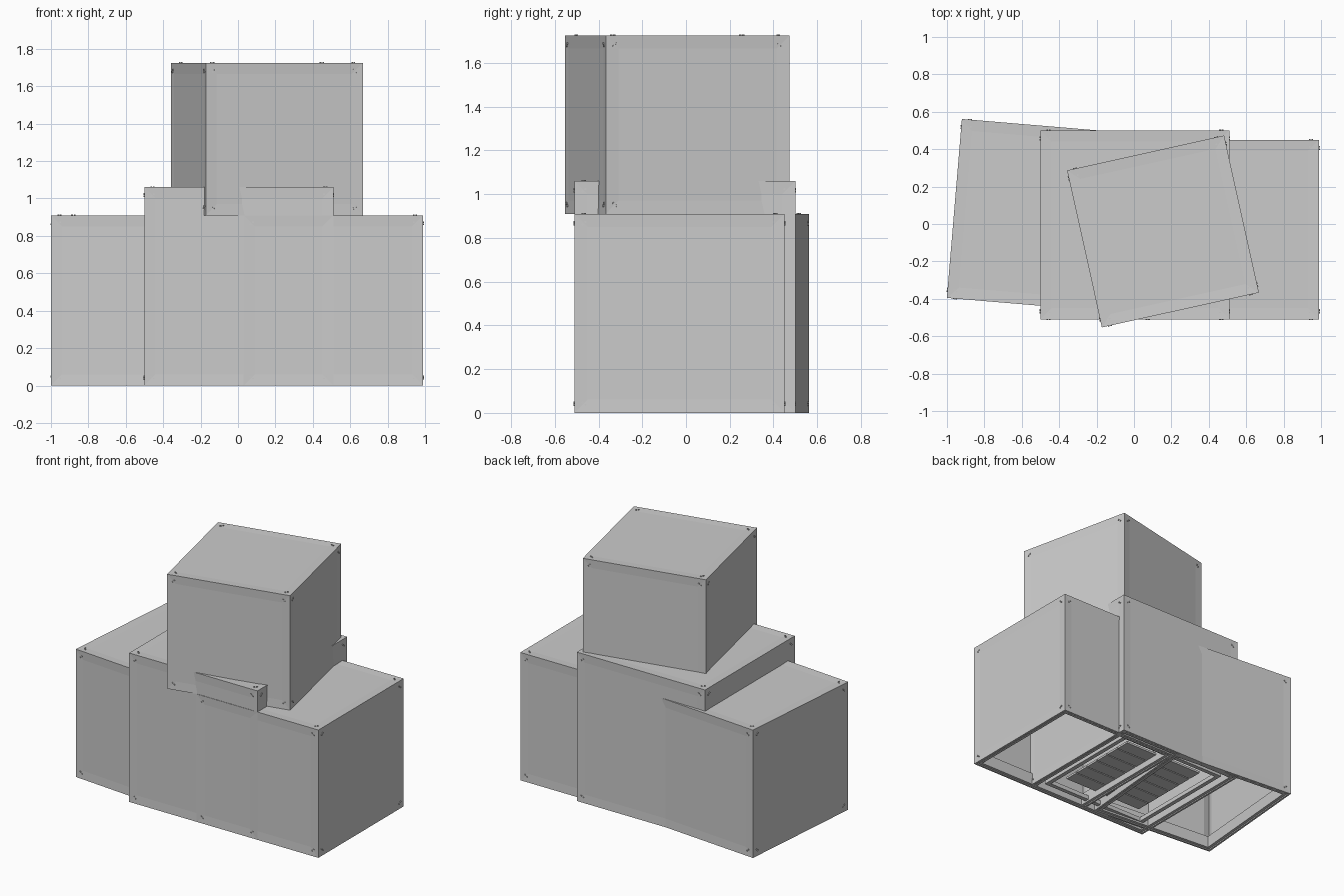
import bpy, bmesh, math
from mathutils import Matrix, Vector

if "Cube" in bpy.data.objects:
    bpy.data.objects.remove(bpy.data.objects["Cube"])


def finish(bm, name, loc, rot):
    me = bpy.data.meshes.new(name)
    bm.to_mesh(me)
    bm.free()
    ob = bpy.data.objects.new(name, me)
    ob.location = loc
    ob.rotation_euler.z = math.radians(rot)
    bpy.context.collection.objects.link(ob)
    return ob


def add_box(bm, center, size):
    bmesh.ops.create_cube(bm, size=1, matrix=Matrix.Translation(center) @ Matrix.Diagonal((*size, 1)))


def crate(name, x, y, z, w, h, rot=0):
    # hollow shell, open underneath, with a plank border around each face
    bm = bmesh.new()
    add_box(bm, (0, 0, h / 2), (w, w, h))
    bottom = [f for f in bm.faces if f.normal.z < -0.5]
    bmesh.ops.delete(bm, geom=bottom, context='FACES_ONLY')
    for f in list(bm.faces):
        bmesh.ops.inset_individual(bm, faces=[f], thickness=0.085, depth=-0.003)
    ob = finish(bm, name + "_shell", (x, y, z), rot)
    mod = ob.modifiers.new("walls", 'SOLIDIFY')
    mod.thickness = 0.02
    mod.offset = -1

    # pairs of nail heads in every corner
    bm = bmesh.new()
    faces = [Vector((0, 0, 1)), Vector((1, 0, 0)), Vector((-1, 0, 0)),
             Vector((0, 1, 0)), Vector((0, -1, 0))]
    half = Vector((w / 2, w / 2, h / 2))
    for n in faces:
        axis = max(range(3), key=lambda i: abs(n[i]))
        u, v = [i for i in range(3) if i != axis]
        turn = n.to_track_quat('Z', 'Y').to_matrix().to_4x4()
        for su in (-1, 1):
            for sv in (-1, 1):
                for du, dv in ((0.037, 0.048), (0.05, 0.037)):
                    p = Vector((0, 0, h / 2)) + n * half[axis]
                    p[u] += su * (half[u] - du)
                    p[v] += sv * (half[v] - dv)
                    bmesh.ops.create_cone(bm, cap_ends=True, segments=6, radius1=0.005, radius2=0.005,
                                          depth=0.008, matrix=Matrix.Translation(p) @ turn)
    finish(bm, name + "_nails", (x, y, z), rot)

    # inner rim strips along the open underside
    bm = bmesh.new()
    for s in (-1, 1):
        add_box(bm, (s * (w / 2 - 0.03), 0, 0.045), (0.02, w - 0.04, 0.085))
        add_box(bm, (0, s * (w / 2 - 0.03), 0.045), (w - 0.08, 0.02, 0.085))
    finish(bm, name + "_rim", (x, y, z), rot)


crate("left_crate", -0.482, 0.043, 0, 0.96, 0.91, -4.8)
crate("middle_crate", 0.005, -0.005, 0, 1.01, 1.06)
crate("right_crate", 0.51, -0.03, 0, 0.96, 0.91)
crate("top_crate", 0.155, -0.04, 0.91, 0.86, 0.815, 12.5)

# slatted floor under the middle crate, in two halves
bm = bmesh.new()
for side in (-1, 1):
    for i in range(6):
        add_box(bm, (side * 0.17, -0.27 + i * 0.108, 0.055), (0.30, 0.10, 0.015))
finish(bm, "floor_slats", (0.005, -0.005, 0), 0)

# frame around the slats
bm = bmesh.new()
for s in (-1, 1):
    add_box(bm, (s * 0.41, 0, 0.03), (0.03, 0.85, 0.03))
    add_box(bm, (0, s * 0.41, 0.03), (0.79, 0.03, 0.03))
finish(bm, "floor_frame", (0.005, -0.005, 0), 0)
